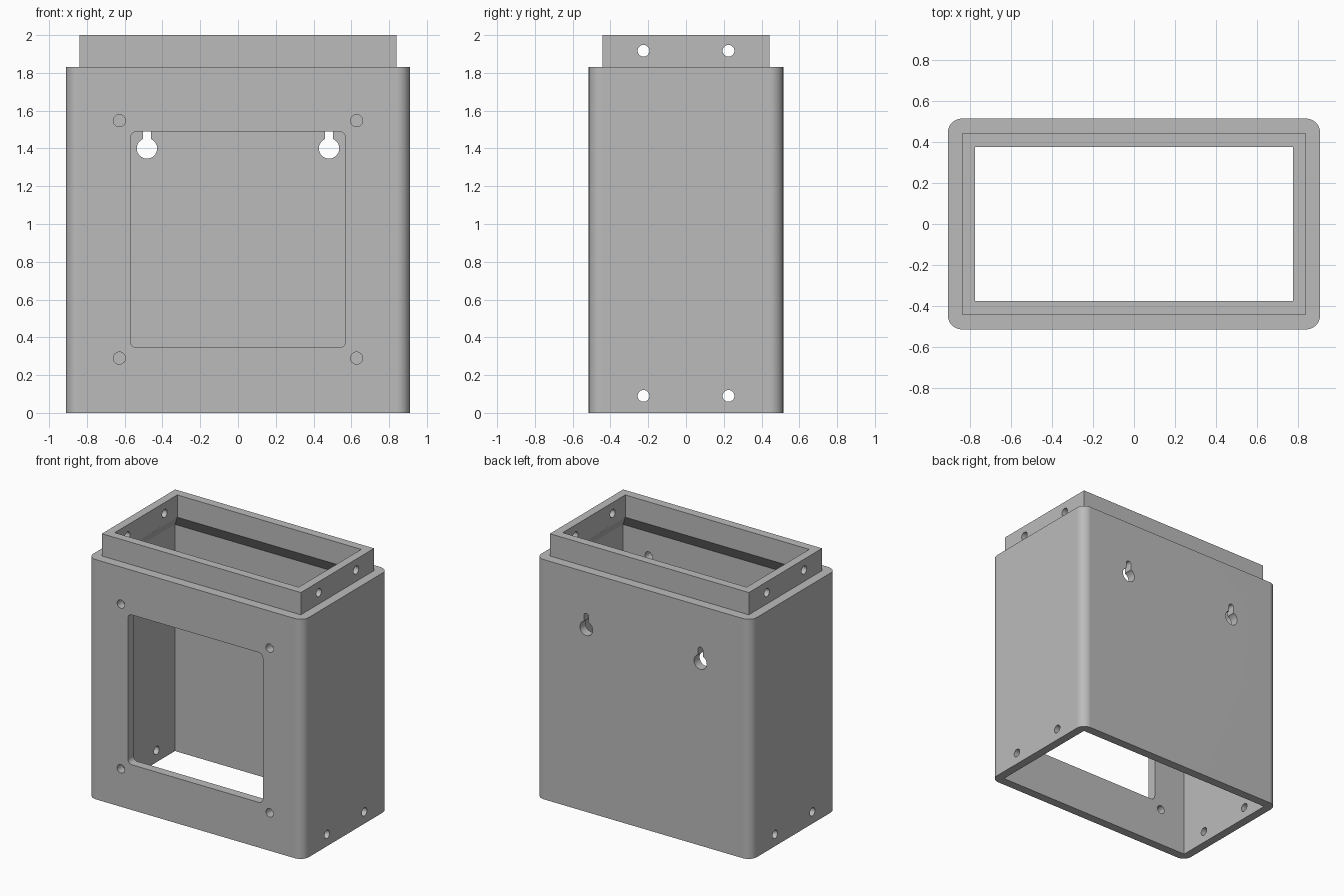
import bpy, bmesh
from math import sin, cos, pi, radians
from mathutils import Matrix

cube = bpy.data.objects.get("Cube")
if cube:
    bpy.data.objects.remove(cube, do_unlink=True)

grey = bpy.data.materials.new("grey plastic")
grey.use_nodes = True
grey.diffuse_color = (0.5, 0.5, 0.5, 1)
grey.node_tree.nodes["Principled BSDF"].inputs["Base Color"].default_value = (0.5, 0.5, 0.5, 1)


def rounded_rect(hx, hy, r=0.0, steps=12):
    """Counter-clockwise outline of a rectangle with optional round corners."""
    if r == 0:
        return [(hx, hy), (-hx, hy), (-hx, -hy), (hx, -hy)]
    pts = []
    for i, (sx, sy) in enumerate([(1, 1), (-1, 1), (-1, -1), (1, -1)]):
        for k in range(steps + 1):
            a = (i + k / steps) * pi / 2
            pts.append((sx * (hx - r) + r * cos(a), sy * (hy - r) + r * sin(a)))
    return pts


def loft(name, sections, matrix=Matrix()):
    """Closed solid through a stack of (height, outline) sections."""
    bm = bmesh.new()
    rings = [[bm.verts.new((x, y, z)) for x, y in outline] for z, outline in sections]
    for low, high in zip(rings, rings[1:]):
        n = len(low)
        for i in range(n):
            j = (i + 1) % n
            bm.faces.new((low[i], low[j], high[j], high[i]))
    bm.faces.new(rings[0][::-1])
    bm.faces.new(rings[-1])
    bm.transform(matrix)
    bmesh.ops.recalc_face_normals(bm, faces=bm.faces)
    mesh = bpy.data.meshes.new(name)
    bm.to_mesh(mesh)
    bm.free()
    mesh.materials.append(grey)
    obj = bpy.data.objects.new(name, mesh)
    bpy.context.collection.objects.link(obj)
    return obj


def prism(name, outline, length, axis, centre):
    """Outline extruded along an axis and centred on a point."""
    turn = {"x": Matrix.Rotation(pi / 2, 4, "Y"),
            "y": Matrix.Rotation(pi / 2, 4, "X"), "z": Matrix()}[axis]
    return loft(name, [(-length / 2, outline), (length / 2, outline)],
                Matrix.Translation(centre) @ turn)


def circle(r, n=40):
    return [(r * cos(2 * pi * i / n), r * sin(2 * pi * i / n)) for i in range(n)]


def combine(target, tool, operation):
    bpy.context.view_layer.objects.active = target
    mod = target.modifiers.new("cut", "BOOLEAN")
    mod.operation = operation
    mod.solver = "EXACT"
    mod.object = tool
    bpy.ops.object.modifier_apply(modifier=mod.name)
    bpy.data.objects.remove(tool, do_unlink=True)


# Rounded housing with the square collar on top
housing = prism("housing", rounded_rect(0.91, 0.515, 0.07), 1.83, "z", (0, 0, 0.915))
collar = prism("collar", rounded_rect(0.84, 0.442), 0.5, "z", (0, 0, 1.75))
combine(housing, collar, "UNION")

# Hollow interior, tapering in under the collar
wide, narrow = rounded_rect(0.845, 0.447), rounded_rect(0.777, 0.377)
combine(housing, loft("interior", [(-0.1, wide), (1.73, wide), (1.83, narrow), (2.1, narrow)]),
        "DIFFERENCE")

# Front window
combine(housing, prism("window", rounded_rect(0.57, 0.572, 0.035, 8), 0.3, "y", (0, -0.5, 0.917)),
        "DIFFERENCE")

for side in (-1, 1):
    # Front screw holes
    for z in (0.29, 1.547):
        combine(housing, prism("screw_hole", circle(0.032), 0.3, "y", (side * 0.628, -0.5, z)),
                "DIFFERENCE")
    # Joining holes through both end walls
    for z in (0.09, 1.917):
        combine(housing, prism("joining_hole", circle(0.031), 2.2, "x", (0, side * 0.225, z)),
                "DIFFERENCE")
    # Hanging keyholes in the back wall
    x = side * 0.482
    combine(housing, prism("keyhole", circle(0.054), 0.3, "y", (x, 0.5, 1.4)), "DIFFERENCE")
    combine(housing, prism("keyhole_slot", rounded_rect(0.021, 0.06, 0.0205, 8), 0.3, "y",
                           (x, 0.5, 1.455)), "DIFFERENCE")

# Smooth round corners and holes, crisp flat walls
bpy.ops.object.select_all(action="DESELECT")
housing.select_set(True)
bpy.context.view_layer.objects.active = housing
bpy.ops.object.shade_smooth_by_angle(angle=radians(30))
weighted = housing.modifiers.new("even_shading", "WEIGHTED_NORMAL")
weighted.keep_sharp = True
